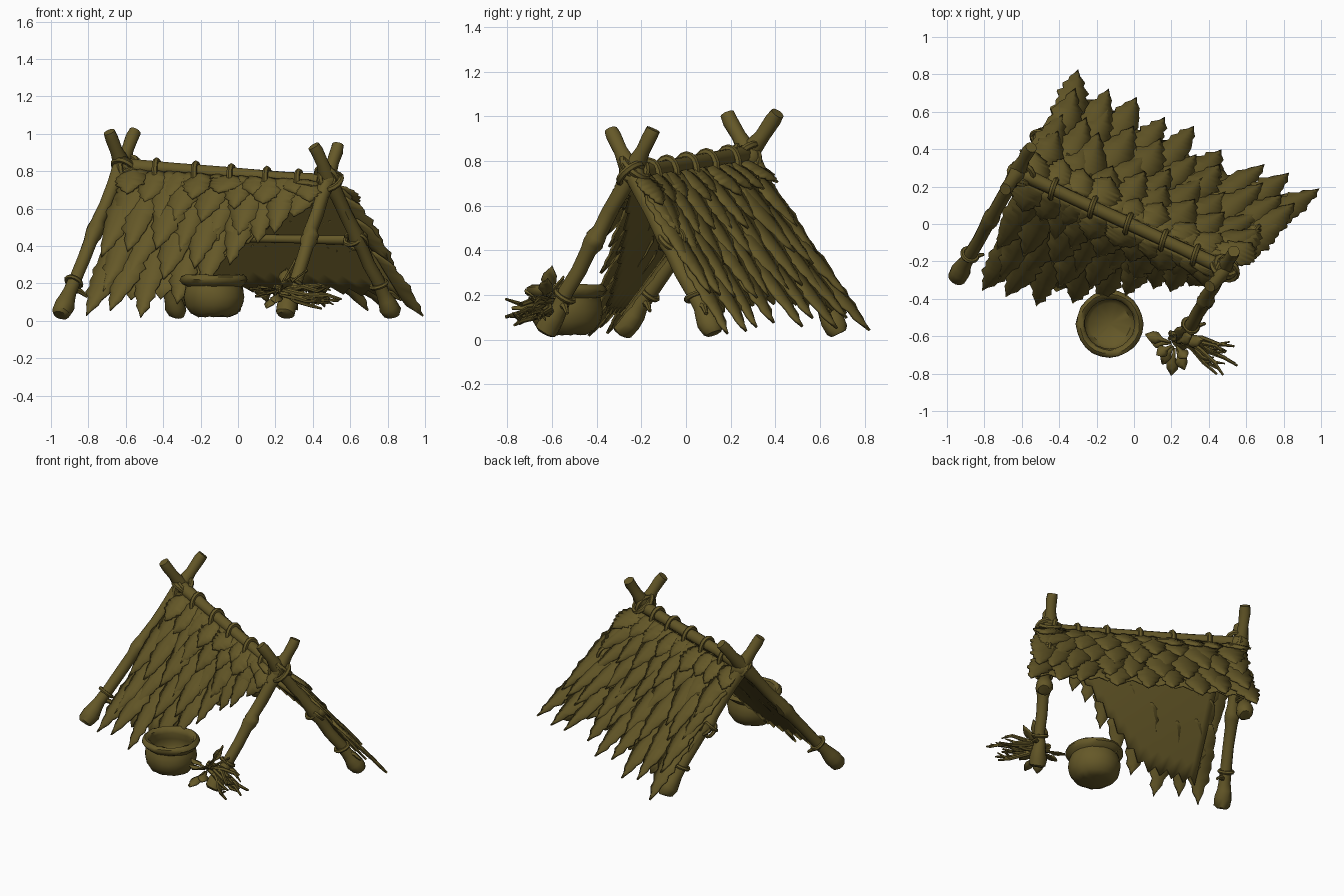
import bpy, bmesh, math, random
from mathutils import Vector as V

if "Cube" in bpy.data.objects:
    bpy.data.objects.remove(bpy.data.objects["Cube"])

random.seed(4)
mat = bpy.data.materials.new("olive brown")
mat.diffuse_color = (0.13, 0.098, 0.021, 1)
mat.use_nodes = True
mat.node_tree.nodes["Principled BSDF"].inputs["Base Color"].default_value = mat.diffuse_color


def finish(name, bm, angle=40):
    bmesh.ops.recalc_face_normals(bm, faces=bm.faces)
    me = bpy.data.meshes.new(name)
    bm.to_mesh(me)
    bm.free()
    me.materials.append(mat)
    me.shade_smooth()
    me.set_sharp_from_angle(angle=math.radians(angle))
    ob = bpy.data.objects.new(name, me)
    bpy.context.collection.objects.link(ob)
    return ob


def tube(bm, pts, radii, sides=10, closed=False, rough=0.0):
    n, rings = len(pts), []
    for i, p in enumerate(pts):
        a = pts[(i - 1) % n] if closed or i else p
        b = pts[(i + 1) % n] if closed or i < n - 1 else p
        d = (b - a).normalized()
        ref = V((0.31, 0.2, 1)) if not closed else closed
        u = d.cross(ref).normalized()
        w = d.cross(u)
        rings.append([bm.verts.new(p + (u * math.cos(k * math.tau / sides) + w * math.sin(k * math.tau / sides))
                      * radii[i] * (1 + random.uniform(-rough, rough))) for k in range(sides)])
    for i in range(n if closed else n - 1):
        r, q = rings[i], rings[(i + 1) % n]
        for k in range(sides):
            bm.faces.new((r[k], r[(k + 1) % sides], q[(k + 1) % sides], q[k]))
    if not closed:
        bm.faces.new(rings[0])
        bm.faces.new(rings[-1])


def pole(name, a, b, profile):
    a, b = V(a), V(b)
    bm = bmesh.new()
    pts = [a.lerp(b, t) + V([random.uniform(-.004, .004) for _ in range(3)]) for t, r in profile]
    tube(bm, pts, [r for t, r in profile], 12, rough=0.05)
    return finish(name, bm)


def ring(bm, c, axis, ra, rb, thick, long=V((0, 0, 1))):
    # rope loop: ra across, rb along the "long" direction
    axis = axis.normalized()
    v = (long - axis * long.dot(axis)).normalized()
    u = axis.cross(v)
    pts = [c + u * ra * math.cos(k * math.tau / 16) + v * rb * math.sin(k * math.tau / 16) for k in range(16)]
    tube(bm, pts, [thick] * 16, 6, closed=axis)


# Frame legs: knobbly feet, swollen nodes, flared tops
leg_profile = [(0, .035), (.012, .05), (.05, .054), (.09, .046), (.13, .037), (.2, .035), (.3, .035), (.4, .036),
               (.44, .046), (.47, .046), (.5, .037), (.6, .036), (.7, .037), (.78, .046), (.84, .044),
               (.9, .033), (.97, .035), (1, .032)]
legs = {
    "left_front_leg": ((-.95, -.29, .03), (-.55, .41, 1.015)),
    "left_back_leg": ((-.32, .685, .03), (-.69, .185, 1.01)),
    "right_front_leg": ((.25, -.63, .03), (.535, -.145, .94)),
    "right_back_leg": ((.83, .125, .03), (.405, -.335, .935)),
}
for nm, (a, b) in legs.items():
    pole(nm, a, b, leg_profile)
    bm = bmesh.new()
    a, b = V(a), V(b)
    ring(bm, a.lerp(b, .18), b - a + V((.1, .1, .1)), .042, .044, .012)
    p = a.lerp(b, .14)
    tube(bm, [p, p + V((.05, .02, -.01)), p + V((.09, .03, -.04))], [.018, .015, .008], 6)
    finish(nm + "_rope", bm)

# Ridge pole and back crossbar
A, B = V((-.64, .285, .832)), V((.53, -.26, .742))
pole("ridge_pole", A, B, [(0, .03), (.02, .04), (.08, .04), (.25, .034), (.5, .036), (.75, .034), (.92, .04),
                          (.98, .04), (1, .03)])
pole("back_crossbar", (-.5, .46, .45), (.655, -.03, .435), [(0, .02), (.04, .03), (.3, .022), (.7, .022), (.96, .03), (1, .02)])

# Lashings where poles meet
bm = bmesh.new()
for c, sc in ((V((-.61, .28, .82)), 1), (V((.48, -.24, .755)), 1), (V((.635, -.06, .44)), .8), (V((-.49, .46, .45)), .75)):
    for ax in ((.9, -.4, .2), (.4, .6, .8), (-.4, -.6, .8), (.4, .6, .5)):
        ring(bm, c + V([random.uniform(-.018, .018) for _ in range(3)]), V(ax), .06 * sc, .063 * sc, .016 * sc)
finish("joint_lashings", bm)
bm = bmesh.new()
for c, r in ((V((-.61, .28, .815)), .062), (V((.48, -.24, .75)), .06), (V((.64, -.055, .44)), .055)):
    res = bmesh.ops.create_icosphere(bm, subdivisions=2, radius=r)
    for v in res["verts"]:
        v.co = v.co * random.uniform(.92, 1.06) + c
finish("joint_knots", bm, 60)

# Rope loops along the ridge
bm = bmesh.new()
for x in (-.43, -.22, -.03, .16, .33):
    t = (x - A.x) / (B.x - A.x)
    c = A.lerp(B, t) - V((0, 0, .035))
    ring(bm, c, B - A + V((.25, .1, .2)), .05, .078, .016)
finish("ridge_ropes", bm)


def thatch(name, a, b, c, d, cut, cols, rows, width, fan):
    """Leaf shingles over the patch a-b (ridge) to c-d (ground); cut(s) = how far down it reaches."""
    a, b, c, d = map(V, (a, b, c, d))
    P = lambda s, t: a.lerp(b, s).lerp(c.lerp(d, s), t)
    along = (b - a).normalized()
    nor = (b - a).cross((c + d) - (a + b)).normalized()
    if nor.z < 0:
        nor = -nor
    # woven backing sheet
    bm = bmesh.new()
    g = [[bm.verts.new(P(.01 + i / 24.5, j / 8 * (cut(i / 24) - .14 - .05 * (i % 2)))) for j in range(9)] for i in range(25)]
    for i in range(24):
        for j in range(8):
            bm.faces.new((g[i][j], g[i + 1][j], g[i + 1][j + 1], g[i][j + 1]))
    ob = finish(name + "_backing", bm)
    ob.modifiers.new("thickness", "SOLIDIFY").thickness = .012
    # overlapping jagged leaves
    bm = bmesh.new()
    prof = [.5, .8, .95, 1.1, .95, 1.1, .9, 1.02, .78, .84, .52, .5, .22, .0]
    n = len(prof) - 1
    for r in range(rows):
        for k in range(cols + 1):
            s = (k + .5 * (r % 2) - .1 + random.uniform(-.2, .2)) / cols
            s = min(max(s, .015), .985)
            end = cut(s) * (r + 1.0) / rows + random.uniform(-.06, .03)
            start = max(0, end - .5)
            skew = random.uniform(-.04, .04) + fan * (s - .5)
            lift = random.uniform(.03, .06)
            jag = random.uniform(.9, 1.2)
            rows_v = []
            for i, h in enumerate(prof):
                q = i / n
                t = start + (end - start) * q
                base = P(s, t) + along * skew * q * q + nor * (.008 + lift * q - .02 * q ** 4)
                w = width * h * jag
                le = base - along * w * random.uniform(.85, 1.1) - nor * .01
                ri = base + along * w * random.uniform(.85, 1.1) - nor * .01
                if i == n:
                    rows_v.append([bm.verts.new(base)])
                else:
                    rows_v.append([bm.verts.new(x) for x in (le, base, ri)])
            for u, v in zip(rows_v, rows_v[1:]):
                if len(v) == 3:
                    bm.faces.new((u[0], u[1], v[1], v[0]))
                    bm.faces.new((u[1], u[2], v[2], v[1]))
                else:
                    bm.faces.new((u[0], u[1], v[0]))
                    bm.faces.new((u[1], u[2], v[0]))
    ob = finish(name + "_leaves", bm, 50)
    ob.modifiers.new("thickness", "SOLIDIFY").thickness = .012


thatch("back_roof", (-.56, .28, .8), (.51, -.2, .73), (-.25, .8, .01), (.95, .18, .01),
       lambda s: 1.0 - .24 * s * (1 - s), 8, 5, .085, .1)
thatch("front_roof", (-.57, .22, .81), (.39, -.23, .75), (-.77, -.38, .0), (.2, -.54, .03),
       lambda s: 1.0 if s < .35 else 1.0 - .72 * ((s - .35) / .65) ** 1.25, 7, 5, .08, .06)

# Cooking pot with rolled rim
bm = bmesh.new()
pot = [(.0, .028), (.085, .022), (.125, .04), (.152, .08), (.162, .125), (.156, .165), (.15, .185), (.166, .198),
       (.18, .218), (.176, .236), (.16, .246), (.14, .236), (.132, .21), (.14, .17), (.142, .12), (.11, .075), (0, .062)]
prev = None
for r, z in pot:
    if r == 0:
        cur = [bm.verts.new((-.13, -.535, z))]
    else:
        cur = [bm.verts.new((-.13 + r * math.cos(k * math.tau / 24) * random.uniform(.98, 1.02),
                             -.535 + r * math.sin(k * math.tau / 24) * random.uniform(.98, 1.02),
                             z + random.uniform(-.004, .004))) for k in range(24)]
    if prev:
        for k in range(24):
            j = (k + 1) % 24
            if len(prev) == 1:
                bm.faces.new((prev[0], cur[k], cur[j]))
            elif len(cur) == 1:
                bm.faces.new((prev[k], prev[j], cur[0]))
            else:
                bm.faces.new((prev[k], prev[j], cur[j], cur[k]))
    prev = cur
finish("cooking_pot", bm, 50)

# Twig bundle leaning at the right front leg
bm = bmesh.new()
for k in range(11):
    e = V((random.uniform(.43, .56), random.uniform(-.83, -.65), random.uniform(.05, .19)))
    o = V((.2, -.6, .165)) + V([random.uniform(-.025, .025) for _ in range(3)])
    m = o.lerp(e, .5) + V((random.uniform(-.01, .01), random.uniform(0, .03), random.uniform(-.02, .02)))
    n = o.lerp(e, .78) + V([random.uniform(-.022, .022) for _ in range(3)])
    tube(bm, [o, m, n, e], [.012, .014, .011, .006], 6)
    tube(bm, [n, n + V((.06, random.uniform(-.05, .04), random.uniform(-.03, .04)))], [.009, .004], 5)
finish("twig_bundle", bm)

# Loose leaves around the twigs
bm = bmesh.new()
tips = [(.06, -.59, .17), (.09, -.63, .13), (.12, -.70, .18), (.2, -.81, .1), (.27, -.78, .14), (.28, -.72, .22),
        (.31, -.6, .32), (.37, -.62, .27), (.26, -.55, .28), (.15, -.75, .07)]
for e in tips:
    e = V(e)
    o = e.lerp(V((.22, -.64, .16)), .85)
    d = e - o
    side = d.cross(V((.1, .2, 1))).normalized()
    ro = [[bm.verts.new(o + d * q + side * w * x + V((0, 0, .008 * (x == 0)))) for x in (-1, 0, 1)]
          for q, w in ((0, .006), (.35, .012), (.55, .034), (.75, .03), (1, .003))]
    for u, v in zip(ro, ro[1:]):
        for x in (0, 1):
            bm.faces.new((u[x], u[x + 1], v[x + 1], v[x]))
finish("loose_leaves", bm).modifiers.new("thickness", "SOLIDIFY").thickness = .008
